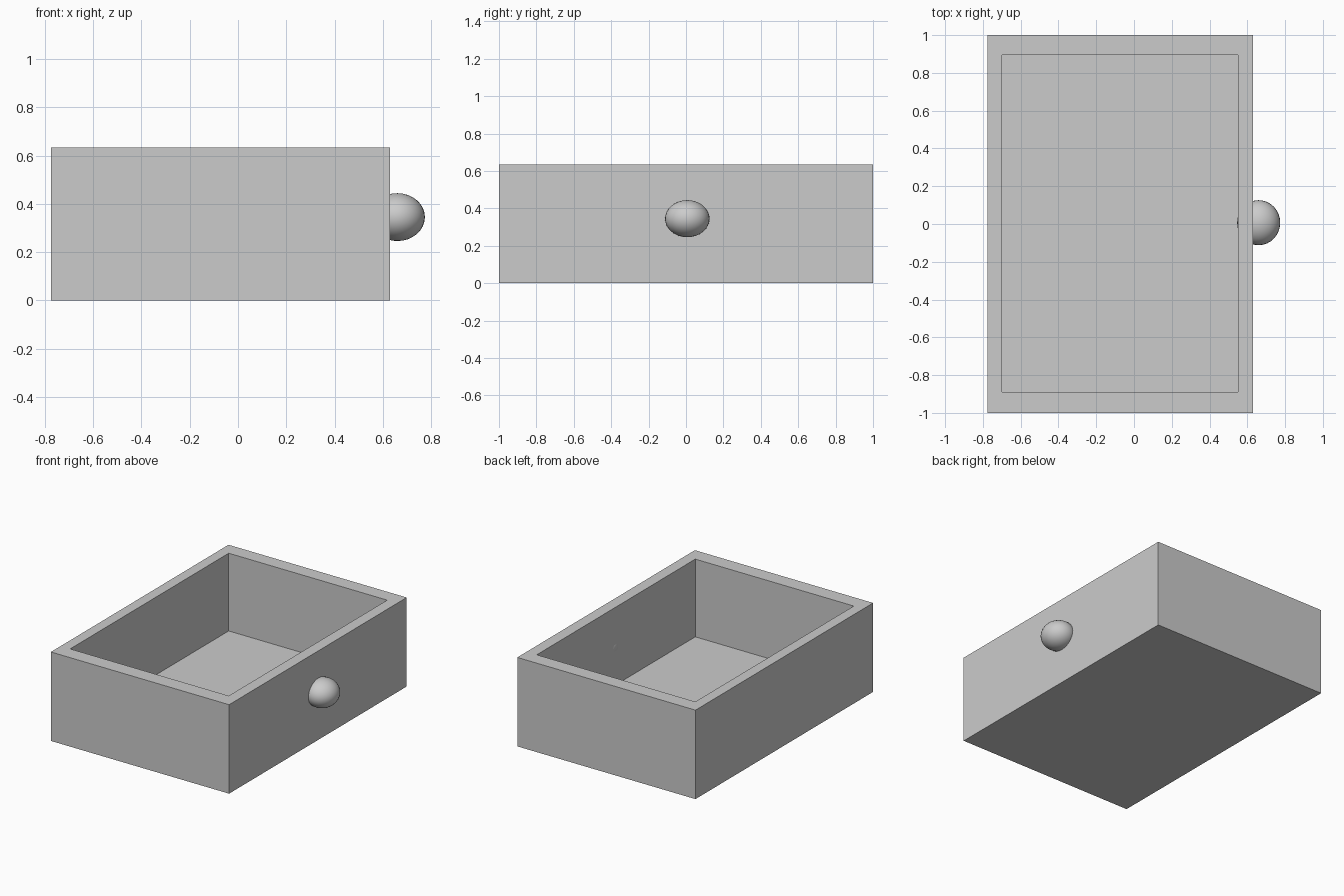
import bpy, bmesh
from mathutils import Vector

if "Cube" in bpy.data.objects:
    bpy.data.objects.remove(bpy.data.objects["Cube"])

# Outer and inner extents of the drawer
OUT_MIN, OUT_MAX = Vector((-0.775, -1.0, 0.0)), Vector((0.63, 1.0, 0.634))
IN_MIN, IN_MAX = Vector((-0.70, -0.89, 0.08)), Vector((0.55, 0.895, 0.634))


def fit(verts, lo, hi):
    """Stretch a unit cube's vertices to fill the given extents."""
    for v in verts:
        v.co = Vector([lo[i] if v.co[i] < 0 else hi[i] for i in range(3)])


# Drawer box: solid block with the top inset and sunk to make the cavity
bm = bmesh.new()
fit(bmesh.ops.create_cube(bm, size=1)["verts"], OUT_MIN, OUT_MAX)
bm.normal_update()
top = max(bm.faces, key=lambda f: f.calc_center_median().z)
bmesh.ops.inset_individual(bm, faces=[top], thickness=0.08)
mid = (OUT_MIN + OUT_MAX) / 2
for v in top.verts:
    for i in (0, 1):
        v.co[i] = IN_MIN[i] if v.co[i] < mid[i] else IN_MAX[i]
floor = bmesh.ops.extrude_discrete_faces(bm, faces=[top])["faces"][0]
for v in floor.verts:
    v.co.z = IN_MIN.z
bmesh.ops.recalc_face_normals(bm, faces=bm.faces)
mesh = bpy.data.meshes.new("drawer_box")
bm.to_mesh(mesh)
bm.free()
bpy.context.collection.objects.link(bpy.data.objects.new("drawer_box", mesh))

# Round pull knob set into the +x wall
bpy.ops.mesh.primitive_uv_sphere_add(segments=32, ring_count=16, radius=1,
                                     location=(0.66, 0.007, 0.345))
knob = bpy.context.object
knob.name = "pull_knob"
knob.scale = (0.114, 0.119, 0.099)
bpy.ops.object.transform_apply(location=False, rotation=False, scale=True)
bpy.ops.object.shade_smooth()
